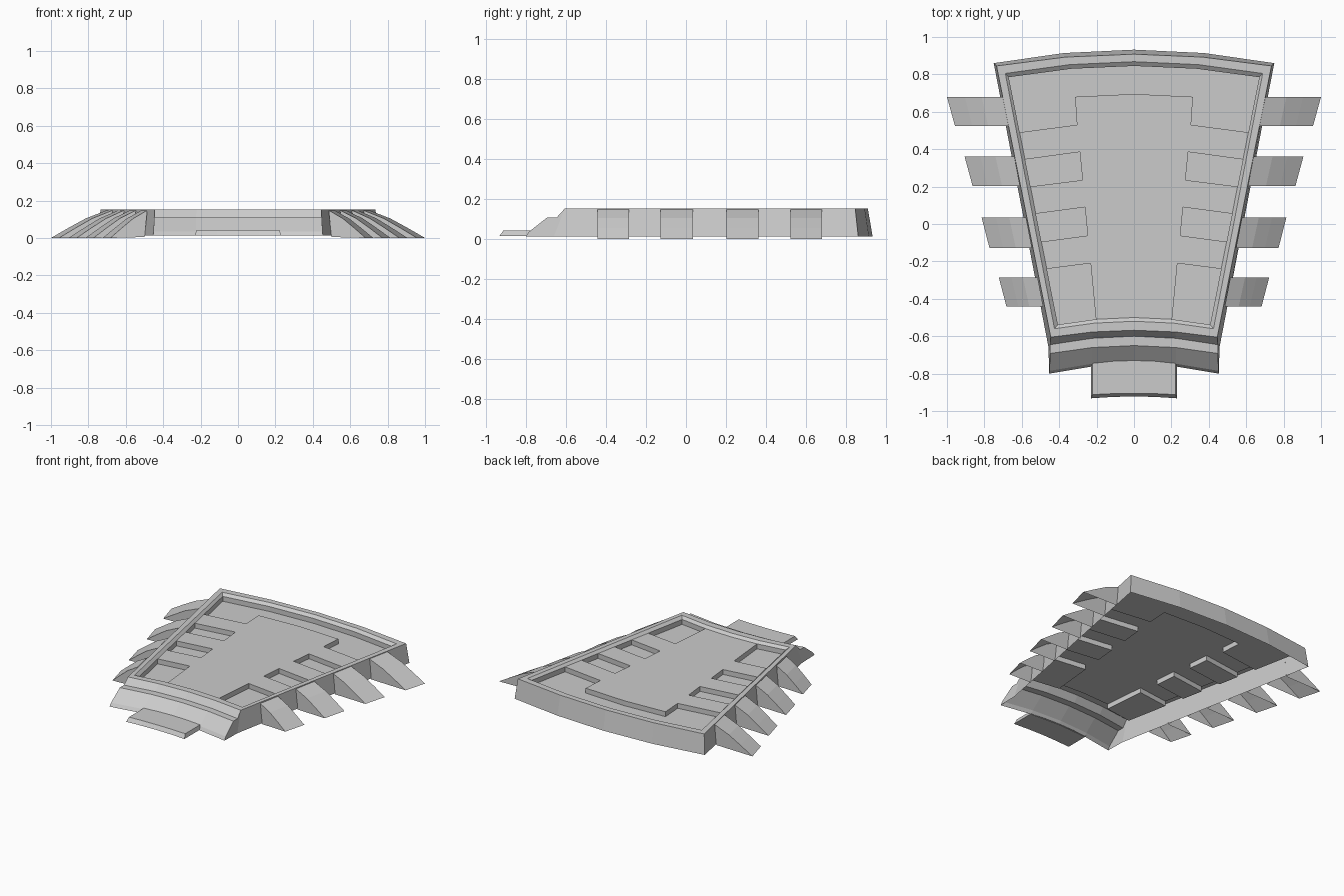
import bpy, bmesh

if "Cube" in bpy.data.objects:
    bpy.data.objects.remove(bpy.data.objects["Cube"])

TOP, BASE, PLATE, PAD = 0.152, 0.012, 0.135, 0.10


def build(name, polys, mirror=True):
    """Object from 3D polygons, mirrored across x = 0 and welded."""
    bm = bmesh.new()
    for p in polys:
        bm.faces.new([bm.verts.new(c) for c in p])
        if mirror:
            bm.faces.new([bm.verts.new((-x, y, z)) for x, y, z in reversed(p)])
    bmesh.ops.remove_doubles(bm, verts=bm.verts, dist=0.0005)
    bmesh.ops.dissolve_degenerate(bm, edges=bm.edges, dist=0.0003)
    bmesh.ops.recalc_face_normals(bm, faces=bm.faces)
    me = bpy.data.meshes.new(name)
    bm.to_mesh(me)
    bm.free()
    ob = bpy.data.objects.new(name, me)
    bpy.context.collection.objects.link(ob)
    return ob


def arc(x, y_edge, y_mid, z):
    """Half of a shallow faceted arc, from the centre to the edge."""
    return [(0, y_mid, z), (x * 0.5, y_mid + (y_edge - y_mid) * 0.25, z), (x, y_edge, z)]


def strip(a, b):
    return [[a[i], a[i + 1], b[i + 1], b[i]] for i in range(len(a) - 1)]


# Half loops: back arc then front arc (edge to centre)
def loop(xb, yb, ybm, xf, yf, yfm, z):
    return arc(xb, yb, ybm, z) + arc(xf, yf, yfm, z)[::-1]


rim_out = loop(0.735, 0.845, 0.908, 0.445, -0.605, -0.568, TOP)
rim_in = loop(0.688, 0.805, 0.868, 0.425, -0.56, -0.52, TOP)
floor = loop(0.67, 0.785, 0.845, 0.407, -0.538, -0.50, PLATE)

# Outer shell: rim, inner slope, back wall, side walls and stepped front
back_low = arc(0.75, 0.86, 0.932, BASE)
knee = (0.457, -0.66, BASE)
steps = [arc(x, e, m, z) for x, e, m, z in [
    (0.445, -0.605, -0.568, TOP), (0.448, -0.645, -0.60, 0.108),
    (0.448, -0.692, -0.65, 0.108), (0.452, -0.785, -0.735, 0.035),
    (0.454, -0.80, -0.75, BASE)]]
polys = strip(rim_out, rim_in) + strip(rim_in, floor) + strip(rim_out[:3], back_low)
polys.append([rim_out[2], rim_out[3], knee, back_low[2]])
for a, b in zip(steps, steps[1:]):
    polys += strip(a, b)
polys.append([s[-1] for s in steps] + [knee])
build("outer_shell", polys)


# Raised deck plate with notched edges
def edge_x(y):
    return 0.407 + 0.263 * (y + 0.538) / 1.323


notches = [
    [(0.29, 0.385), (0.275, 0.235), 0.345, 0.20],
    [(0.262, 0.09), (0.248, -0.062), 0.055, -0.095],
]
back_in = [(0, 0.695), (0.315, 0.68), (0.305, 0.53), (edge_x(0.49), 0.49)]
front_in = [(edge_x(-0.24), -0.24), (0.232, -0.21), (0.2035, -0.5095)]
outline = list(back_in)
for a, b, y0, y1 in notches:
    outline += [(edge_x(y0), y0), a, b, (edge_x(y1), y1)]
outline += front_in + [(0, -0.50)]
build("deck_plate", [[(x, y, PLATE) for x, y in outline]])

# Lower pads with walls up to the plate
pads = [back_in + [p[:2] for p in floor[2::-1]], front_in + [floor[3][:2]]]
for a, b, y0, y1 in notches:
    pads.append([(edge_x(y0), y0), a, b, (edge_x(y1), y1)])
polys = []
for pad in pads:
    polys.append([(x, y, PAD) for x, y in pad])
    for (x0, y0), (x1, y1) in zip(pad, pad[1:] + pad[:1]):
        if x0 or x1:
            polys.append([(x0, y0, PAD), (x1, y1, PAD), (x1, y1, PLATE), (x0, y0, PLATE)])
build("deck_pads", polys)


# Side fins: curved top with side walls, open underneath
def wall_x(y):
    return 0.457 + 0.293 * (y + 0.66) / 1.52


def fin(y_back, y_front, tip_back, tip_front):
    prof = [(0, 0.148), (0.38, 0.104), (0.68, 0.055), (1, 0)]
    sides = []
    for y, tip in ((y_back, tip_back), (y_front, tip_front)):
        r = wall_x(y) - 0.014
        sides.append([(r + (tip - r) * t, y, z) for t, z in prof])
    out = strip(*sides)
    for s, y in zip(sides, (y_back, y_front)):
        out.append(s + [(wall_x(y), y, 0.005)])
    return out


for i, f in enumerate([(0.68, 0.523, 1.0, 0.957), (0.362, 0.203, 0.906, 0.863),
                       (0.036, -0.127, 0.815, 0.773), (-0.285, -0.441, 0.723, 0.682)]):
    build(f"side_fins_{i + 1}", fin(*f))

# Front tongue
top_b, top_f = arc(0.222, -0.745, -0.73, 0.042), arc(0.222, -0.912, -0.905, 0.042)
low_b, low_f = arc(0.23, -0.76, -0.745, 0.014), arc(0.23, -0.932, -0.922, 0.014)
polys = strip(top_b, top_f) + strip(top_f, low_f) + strip(low_f, low_b)
polys.append([top_b[2], top_f[2], low_f[2], low_b[2]])
build("front_tongue", polys)
